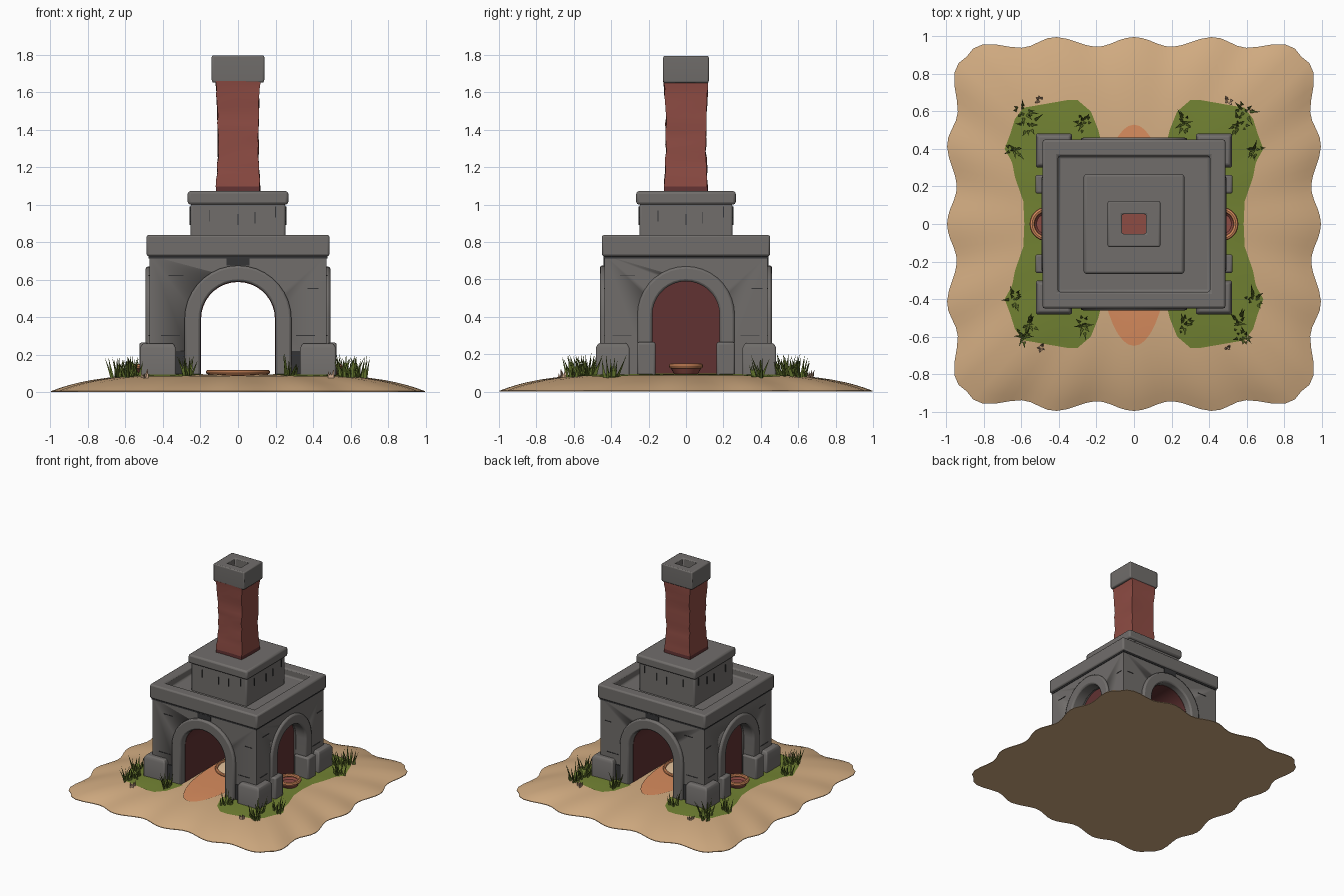
import bpy, bmesh, math, random
from mathutils import Vector

if "Cube" in bpy.data.objects:
    bpy.data.objects.remove(bpy.data.objects["Cube"])

random.seed(4)

def mat(name, r, g, b):
    m = bpy.data.materials.new(name)
    m.diffuse_color = (r, g, b, 1)
    m.use_nodes = True
    m.node_tree.nodes["Principled BSDF"].inputs["Base Color"].default_value = m.diffuse_color
    return m

SAND = mat("sand", .64, .41, .22)
STONE = mat("grey_stone", .165, .155, .148)
SOOT = mat("soot", .035, .035, .037)
BRICK = mat("red_brick", .27, .072, .057)
DARK = mat("dark_brick", .12, .032, .032)
CLAY = mat("orange_clay", .68, .26, .11)
CREAM = mat("pale_ash", .83, .58, .35)
GREEN = mat("moss_green", .165, .22, .032)
BLADE = mat("grass_green", .12, .17, .025)
STRAW = mat("dry_straw", .62, .40, .26)

def finish(name, bm, material, bevel=0, angle=35):
    bmesh.ops.recalc_face_normals(bm, faces=bm.faces)
    me = bpy.data.meshes.new(name)
    bm.to_mesh(me)
    bm.free()
    ob = bpy.data.objects.new(name, me)
    bpy.context.collection.objects.link(ob)
    me.materials.append(material)
    if bevel:
        m = ob.modifiers.new("bevel", 'BEVEL')
        m.width, m.segments = bevel, 2
    bpy.ops.object.select_all(action='DESELECT')
    ob.select_set(True)
    bpy.context.view_layer.objects.active = ob
    bpy.ops.object.shade_smooth_by_angle(angle=math.radians(angle))
    return ob

def loft(name, loops, material, bevel=0, caps=(True, True), angle=35):
    """Bridge equal closed loops of points and cap the ends."""
    bm = bmesh.new()
    rows = [[bm.verts.new(p) for p in lp] for lp in loops]
    n = len(rows[0])
    for a, b in zip(rows, rows[1:]):
        for i in range(n):
            j = (i + 1) % n
            bm.faces.new((a[i], a[j], b[j], b[i]))
    if caps[0]:
        bm.faces.new(rows[0])
    if caps[1]:
        bm.faces.new(rows[-1])
    return finish(name, bm, material, bevel, angle)

def rect(hx, hy, z, cx=0, cy=0):
    return [(cx - hx, cy - hy, z), (cx + hx, cy - hy, z), (cx + hx, cy + hy, z), (cx - hx, cy + hy, z)]

def box(name, cx, cy, hx, hy, z0, z1, material, bevel=0):
    return loft(name, [rect(hx, hy, z0, cx, cy), rect(hx, hy, z1, cx, cy)], material, bevel)

def arch(r, spring, z0=.07, n=18):
    arc = [(r * math.cos(math.pi * i / n), spring + r * math.sin(math.pi * i / n)) for i in range(n + 1)]
    return [(r, z0)] + arc + [(-r, z0)]

def place(axis, u, d, z):
    return (u, d, z) if axis == 'y' else (d, u, z)

def arch_ring(name, axis, ri, ro, spring, d0, d1, material, bevel=0):
    loops = [[place(axis, a[0], d0, a[1]), place(axis, b[0], d0, b[1]),
              place(axis, b[0], d1, b[1]), place(axis, a[0], d1, a[1])]
             for a, b in zip(arch(ri, spring), arch(ro, spring))]
    return loft(name, loops, material, bevel)

def lathe(name, prof, cx, cy, material, n=24):
    return loft(name, [[(cx + r * math.cos(2 * math.pi * i / n), cy + r * math.sin(2 * math.pi * i / n), z)
                        for i in range(n)] for r, z in prof], material)

def torus(name, cx, cy, z, R, r, material):
    bpy.ops.mesh.primitive_torus_add(location=(cx, cy, z), major_radius=R, minor_radius=r,
                                     major_segments=28, minor_segments=8)
    ob = bpy.context.object
    ob.name = name
    ob.data.materials.append(material)
    bpy.ops.object.shade_smooth_by_angle()

# Ground mound with a scalloped, rounded square outline
def edge(t):
    c, s = math.cos(t), math.sin(t)
    R = (abs(c) ** 7 + abs(s) ** 7) ** (-1 / 7)
    side = R * min(abs(c), abs(s))
    return R * (1 - .026 * (1 - math.cos(2 * math.pi * side / .42)))

def ground_z(x, y):
    s = math.hypot(x, y) / edge(math.atan2(y, x))
    return .005 + .09 * max(0, 1 - s ** 4.4)

N = 144
loops = [[(0.997 * k * edge(a) * math.cos(a), 0.997 * k * edge(a) * math.sin(a),
           .005 + .09 * (1 - k ** 4.4)) for a in (2 * math.pi * i / N for i in range(N))]
         for k in (.1, .35, .5, .6, .7, .78, .85, .9, .95, 1)]
loops.append([(x, y, 0) for x, y, z in loops[-1]])
loft("ground", loops, SAND)

# Mossy patches on both sides (strips following the mound)
outer = [(0, .585), (.12, .59), (.25, .635), (.33, .65), (.4, .69), (.48, .66), (.56, .635), (.62, .59), (.66, .36)]
inner = [(0, .38), (.42, .38), (.46, .18), (.5, .19), (.6, .23), (.66, .3)]
def lerp(tab, v):
    for (a, p), (b, q) in zip(tab, tab[1:]):
        if v <= b:
            return p + (q - p) * (v - a) / (b - a)
    return tab[-1][1]
for sx, side in ((-1, "left"), (1, "right")):
    bm = bmesh.new()
    rows = []
    for k in range(-33, 34):
        y = k * .02
        a, b = lerp(inner, abs(y)), lerp(outer, abs(y))
        xs = [sx * (a + (b - a) * i / 5) for i in range(6)]
        rows.append([bm.verts.new((x, y, ground_z(x, y) + .004)) for x in xs])
    for a, b in zip(rows, rows[1:]):
        for i in range(5):
            f = (a[i], a[i + 1], b[i + 1], b[i])
            bm.faces.new(f if sx > 0 else f[::-1])
    finish("moss_" + side, bm, GREEN)

# Orange path through the tunnel, ash hearth in the middle
loft("clay_path", [[(.19 * k * math.cos(a), -.06 + .59 * k * math.sin(a),
                     ground_z(.19 * k * math.cos(a), -.06 + .59 * k * math.sin(a)) + .005)
                    for a in (2 * math.pi * i / 40 for i in range(40))] for k in (.2, .5, .75, .9, 1)],
     CLAY, caps=(True, False))
lathe("ash_bed", [(.15, .09), (.15, .108), (.1, .112)], 0, 0, CREAM)
torus("hearth_rim", 0, 0, .107, .16, .012, CLAY)

# Main body with tunnel and side niches cut out
body = box("body", 0, 0, .472, .435, .07, .73, STONE)
cuts = [loft("tunnel_cutter", [[(u, d, z) for u, z in arch(.207, .39, .02)] for d in (-.7, .7)], SOOT)]
for sx in (-1, 1):
    cuts.append(loft("niche_cutter", [[(d * sx, u, z) for u, z in arch(.185, .41, .02)] for d in (.37, .7)], SOOT))
for c in cuts:
    c.hide_render = True
    c.hide_viewport = True
    m = body.modifiers.new("cut", 'BOOLEAN')
    m.operation, m.object, m.solver = 'DIFFERENCE', c, 'EXACT'
arch_ring("tunnel_lining", 'y', .197, .215, .39, -.4, .4, DARK)

for s in (-1, 1):
    # Arch surrounds, niche backs and bowls
    arch_ring("front_arch" if s < 0 else "back_arch", 'y', .2, .285, .39, s * .38, s * .46, STONE, .012)
    arch_ring("side_arch", 'x', .18, .26, .41, s * .39, s * .492, STONE, .012)
    box("niche_back", s * .372, 0, .008, .2, .07, .62, DARK)
    lathe("bowl", [(.06, .09), (.085, .13), (.075, .14), (.055, .115)], s * .465, 0, BRICK)
    torus("bowl_rim", s * .465, 0, .137, .078, .014, CLAY)
    for t in (-1, 1):
        # Corner plinths with a chamfered top, and side arch footings
        cx, cy = s * .427, t * .392
        loft("corner_plinth", [rect(.096, .09, .07, cx, cy), rect(.096, .09, .235, cx, cy),
                               rect(.082, .076, .26, cx, cy)], STONE, .008)
        box("arch_footing", s * .46, t * .212, .066, .05, .07, .265, STONE, .012)
        # Dark soot in the corners beside the front and back arches
        box("soot_patch", s * .305, t * .4375, .025, .004, .08, .22, SOOT)
    box("soot_above_arch", 0, s * .4375, .06, .004, .675, .715, SOOT)

# Cornice with sunken roof, upper tier, slab
box("shadow_joint", 0, 0, .476, .44, .712, .726, SOOT)
loft("cornice", [rect(.488, .45, .724), rect(.488, .45, .838), rect(.405, .362, .838), rect(.405, .362, .775)],
     STONE, .012)
box("upper_tier", 0, 0, .252, .248, .76, 1.005, STONE, .01)
box("tier_slab", 0, 0, .268, .266, 1.0, 1.072, STONE, .014)

# Short dark joints between stones
for s in (-1, 1):
    for u, z in ((-.15, .94), (0, .92), (.09, .93), (.2, .96)):
        box("tier_joint", u, s * .251, .002, .003, z - .03, z + .03, SOOT)
        box("tier_joint", s * .255, u, .003, .002, z - .03, z + .03, SOOT)
    for u, z, h in ((-.36, .3, .05), (.36, .3, .05), (.4, .55, .03), (-.33, .62, .04)):
        box("wall_joint", u, s * .436, h, .003, z, z + .004, SOOT)
        box("wall_joint", s * .473, u * .95, .003, h, z, z + .004, SOOT)

# Brick chimney: uneven courses, darker at the foot
loops = []
for i in range(17):
    z = 1.06 + i * .0375
    h = .107 + .012 * abs(i / 16 * 2 - 1) ** 2
    loops.append([(x * (h + random.uniform(-.004, .004)), y * (h + random.uniform(-.004, .004)), z)
                  for x, y in ((-1, -1), (0, -1), (1, -1), (1, 0), (1, 1), (0, 1), (-1, 1), (-1, 0))])
chimney = loft("chimney", loops, BRICK)
chimney.data.materials.append(DARK)
for p in chimney.data.polygons:
    p.material_index = int(p.center.z < 1.11)
loft("chimney_cap", [rect(.137, .12, 1.65), rect(.14, .122, 1.665), rect(.14, .122, 1.795),
                     rect(.064, .052, 1.795), rect(.064, .052, 1.65)], STONE, .008, caps=(True, False))

# Grass tufts: leaning three-sided blades
def tufts(name, spots, count, hmin, hmax, spread, material):
    bm = bmesh.new()
    for x, y in spots:
        for _ in range(count):
            a, d = random.uniform(0, 6.28), random.uniform(0, spread)
            px, py = x + d * math.cos(a), y + d * math.sin(a)
            z, h = ground_z(px, py), random.uniform(hmin, hmax)
            lean = random.uniform(.1, .5) * h
            tip = bm.verts.new((px + lean * math.cos(a), py + lean * math.sin(a), z + h))
            v = [bm.verts.new((px + .01 * math.cos(a + q), py + .01 * math.sin(a + q), z - .004))
                 for q in (0, 2.1, 4.2)]
            for i in range(3):
                bm.faces.new((v[i], v[(i + 1) % 3], tip))
    finish(name, bm, material, angle=10)

corners = [(1, 1), (1, -1), (-1, 1), (-1, -1)]
tufts("grass", [(a * x, b * y) for a, b in corners for x, y in
                ((.27, .54), (.56, .53), (.59, .6), (.64, .4))], 13, .04, .12, .045, BLADE)
tufts("dry_grass", [(a * .5, b * .66) for a, b in corners], 6, .02, .05, .02, STRAW)
